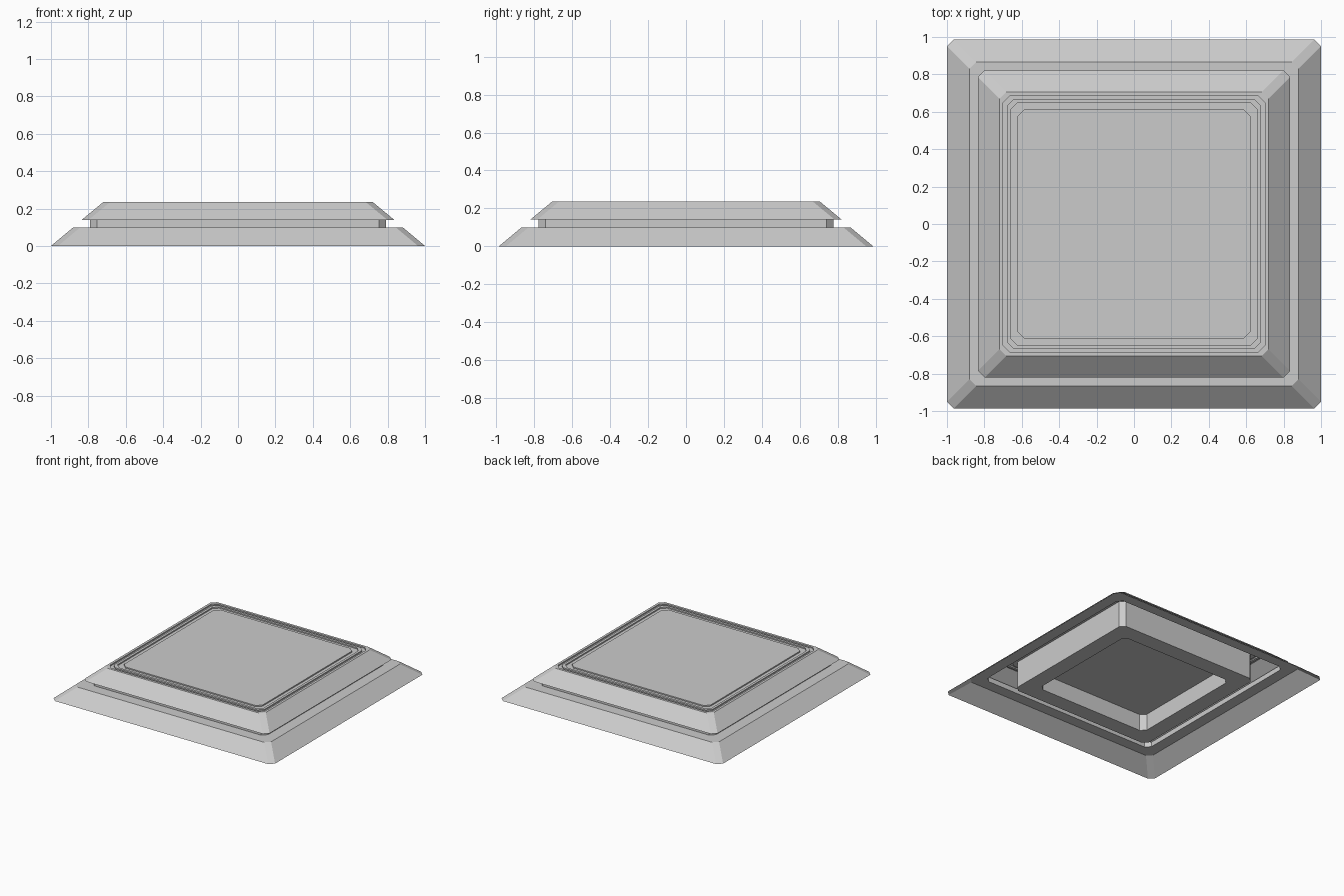
import bpy, bmesh

if "Cube" in bpy.data.objects:
    bpy.data.objects.remove(bpy.data.objects["Cube"])


def octagon(h, z, c):
    """Corner-cut rectangle with half-width h, slightly shallower in y."""
    k = h - 0.013
    return [(h, k - c, z), (h - c, k, z), (c - h, k, z), (-h, k - c, z),
            (-h, c - k, z), (c - h, -k, z), (h - c, -k, z), (h, c - k, z)]


def loft(name, profile, c=0.037, cap_start=False, cap_end=False):
    """Sweep a (half-width, height) profile round the corner-cut rectangle."""
    bm = bmesh.new()
    rings = [[bm.verts.new(p) for p in octagon(h, z, c)] for h, z in profile]
    for a, b in zip(rings, rings[1:]):
        for i in range(8):
            j = (i + 1) % 8
            bm.faces.new((a[i], a[j], b[j], b[i]))
    if cap_start:
        bm.faces.new(list(reversed(rings[0])))
    if cap_end:
        bm.faces.new(rings[-1])
    mesh = bpy.data.meshes.new(name)
    bm.to_mesh(mesh)
    bm.free()
    obj = bpy.data.objects.new(name, mesh)
    bpy.context.collection.objects.link(obj)
    return obj


# Sloped outer skirt with flat ledge, open underneath
loft("base_skirt", [(1.0, 0.0), (0.88, 0.10), (0.79, 0.10)])

# Recessed neck between the two tiers
loft("neck", [(0.79, 0.10), (0.79, 0.14)])

# Upper sloped frame with shallow stepped grooves round the opening
loft("upper_frame", [(0.79, 0.14), (0.835, 0.14), (0.72, 0.235), (0.70, 0.235),
                     (0.70, 0.225), (0.68, 0.225), (0.68, 0.235), (0.66, 0.235),
                     (0.66, 0.225), (0.635, 0.225)])

# Central panel: ceiling of the underside recess, foot rim, outer wall, top plate
loft("centre_panel", [(0.505, 0.145), (0.505, 0.01), (0.635, 0.01),
                      (0.635, 0.225), (0.625, 0.225), (0.625, 0.235)],
     cap_start=True, cap_end=True)
